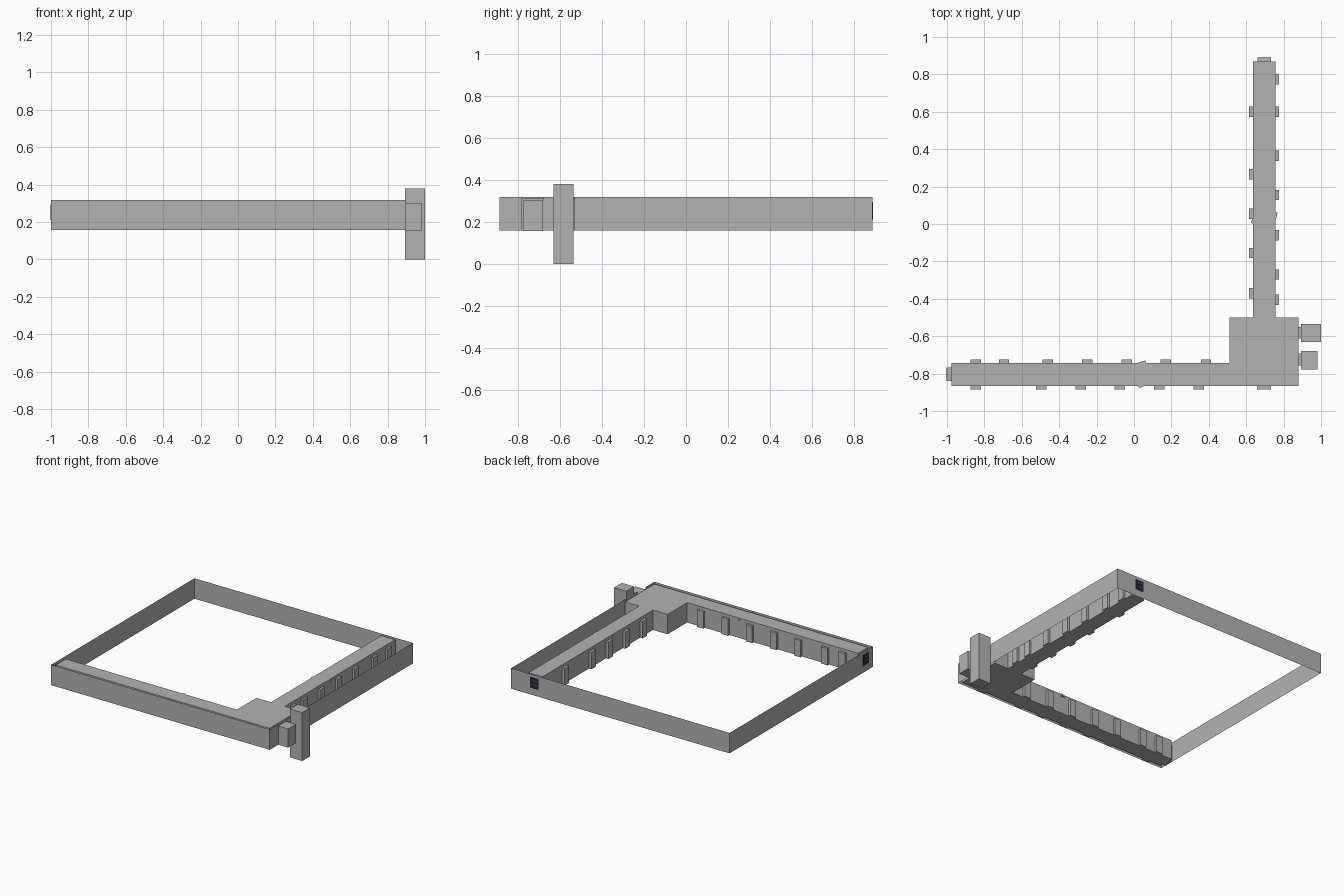
import bpy, bmesh
from mathutils import Matrix, Vector

if "Cube" in bpy.data.objects:
    bpy.data.objects.remove(bpy.data.objects["Cube"])


def material(name, rgb):
    m = bpy.data.materials.new(name)
    m.diffuse_color = (*rgb, 1)
    m.use_nodes = True
    m.node_tree.nodes["Principled BSDF"].inputs["Base Color"].default_value = m.diffuse_color
    return m


GREY = material("grey", (0.45, 0.45, 0.45))
DARK = material("dark_navy", (0.015, 0.02, 0.035))
Z0, ROOF, TOP, DOOR = 0.158, 0.314, 0.318, 0.29


def finish(name, bm, mat):
    me = bpy.data.meshes.new(name)
    bm.to_mesh(me)
    bm.free()
    me.materials.append(mat)
    ob = bpy.data.objects.new(name, me)
    bpy.context.collection.objects.link(ob)
    return ob


def add_box(bm, x, y, z):
    size = Vector((x[1] - x[0], y[1] - y[0], z[1] - z[0]))
    mid = Vector((sum(x) / 2, sum(y) / 2, sum(z) / 2))
    bmesh.ops.create_cube(bm, size=1, matrix=Matrix.Translation(mid) @ Matrix.Diagonal((*size, 1)))


def boxes(name, items, mat=GREY):
    bm = bmesh.new()
    for b in items:
        add_box(bm, *b)
    return finish(name, bm, mat)


def prism(name, outline, z0, z1, mat=GREY):
    bm = bmesh.new()
    face = bm.faces.new([bm.verts.new((x, y, z0)) for x, y in outline])
    out = bmesh.ops.extrude_face_region(bm, geom=[face])["geom"]
    bmesh.ops.translate(bm, vec=(0, 0, z1 - z0), verts=[v for v in out if isinstance(v, bmesh.types.BMVert)])
    bmesh.ops.recalc_face_normals(bm, faces=bm.faces)
    return finish(name, bm, mat)


# Two corridors meeting in a larger corner hall
prism("corridor_building", [
    (-0.975, -0.865), (0.88, -0.865), (0.88, -0.5), (0.757, -0.5), (0.757, 0.87),
    (0.637, 0.87), (0.637, -0.5), (0.51, -0.5), (0.51, -0.742), (-0.975, -0.742)], Z0, ROOF)

# Doorway boxes along the corridors
H, Z = 0.028, (Z0, DOOR)
front_x = [-0.845, -0.495, -0.285, -0.075, 0.135, 0.345]
inner_x = [-0.845, -0.695, -0.46, -0.25, -0.04, 0.17, 0.385]
right_y = [0.775, 0.6, 0.365, 0.155, -0.06, -0.27, -0.405]
left_y = [0.6, 0.265, 0.055, -0.155, -0.37]
boxes("front_doorways", [((x - H, x + H), (-0.884, -0.86), Z) for x in front_x]
      + [((0.657, 0.733), (-0.884, -0.86), Z)])
boxes("inner_doorways", [((x - H, x + H), (-0.747, -0.724), Z) for x in inner_x])
boxes("right_doorways", [((0.752, 0.775), (y - H, y + H), Z) for y in right_y])
boxes("left_doorways", [((0.616, 0.642), (y - H, y + H), Z) for y in left_y])

# Doorways at the corridor ends and beside the entrance blocks
boxes("end_doorways", [
    ((-0.998, -0.97), (-0.84, -0.767), Z), ((0.659, 0.733), (0.865, 0.888), Z),
    ((0.875, 0.894), (-0.613, -0.55), Z), ((0.875, 0.894), (-0.757, -0.693), Z)])

# Thin enclosing wall with gaps behind the two entrance blocks
X0, X1, Y0, Y1 = -1.0, 0.897, -0.888, 0.888
runs = [[(X1, -0.53), (X1, Y1), (X0, Y1), (X0, Y0), (X1, Y0), (X1, -0.78)],
        [(X1, -0.68), (X1, -0.63)]]
bm = bmesh.new()
for run in runs:
    cols = [[bm.verts.new((x, y, z)) for z in (Z0, TOP)] for x, y in run]
    for a, b in zip(cols, cols[1:]):
        bm.faces.new((b[0], a[0], a[1], b[1]))
finish("perimeter_wall", bm, GREY)

# Entrance block and tall tower outside the wall
boxes("entrance_block", [((0.892, 0.98), (-0.777, -0.68), (0.155, 0.302))])
boxes("tall_tower", [((0.893, 1.0), (-0.632, -0.535), (0.0, 0.38))])

# Dark panels on the outer wall, with thin grey bars
boxes("dark_panels", [
    ((-1.002, -0.999), (-0.84, -0.767), (0.212, 0.295)),
    ((0.659, 0.733), (0.887, 0.89), (0.212, 0.295))], DARK)
bars = []
for z in (0.242, 0.272):
    bars += [((-1.0025, -1.001), (-0.83, -0.79), (z, z + 0.003)),
             ((0.67, 0.71), (0.889, 0.8905), (z, z + 0.003))]
boxes("panel_bars", bars)


# Small tilted fins at the corridor midpoints
def fin(name, a, b, c):
    prism(name, [a, b, c], 0.295, 0.313)


fin("inner_fin", (0.02, -0.742), (0.06, -0.73), (0.065, -0.742))
fin("front_fin", (0.02, -0.865), (0.03, -0.878), (0.055, -0.865))
fin("left_fin", (0.637, 0.0), (0.625, 0.01), (0.637, 0.035))
fin("right_fin", (0.757, 0.02), (0.757, 0.065), (0.768, 0.06))
